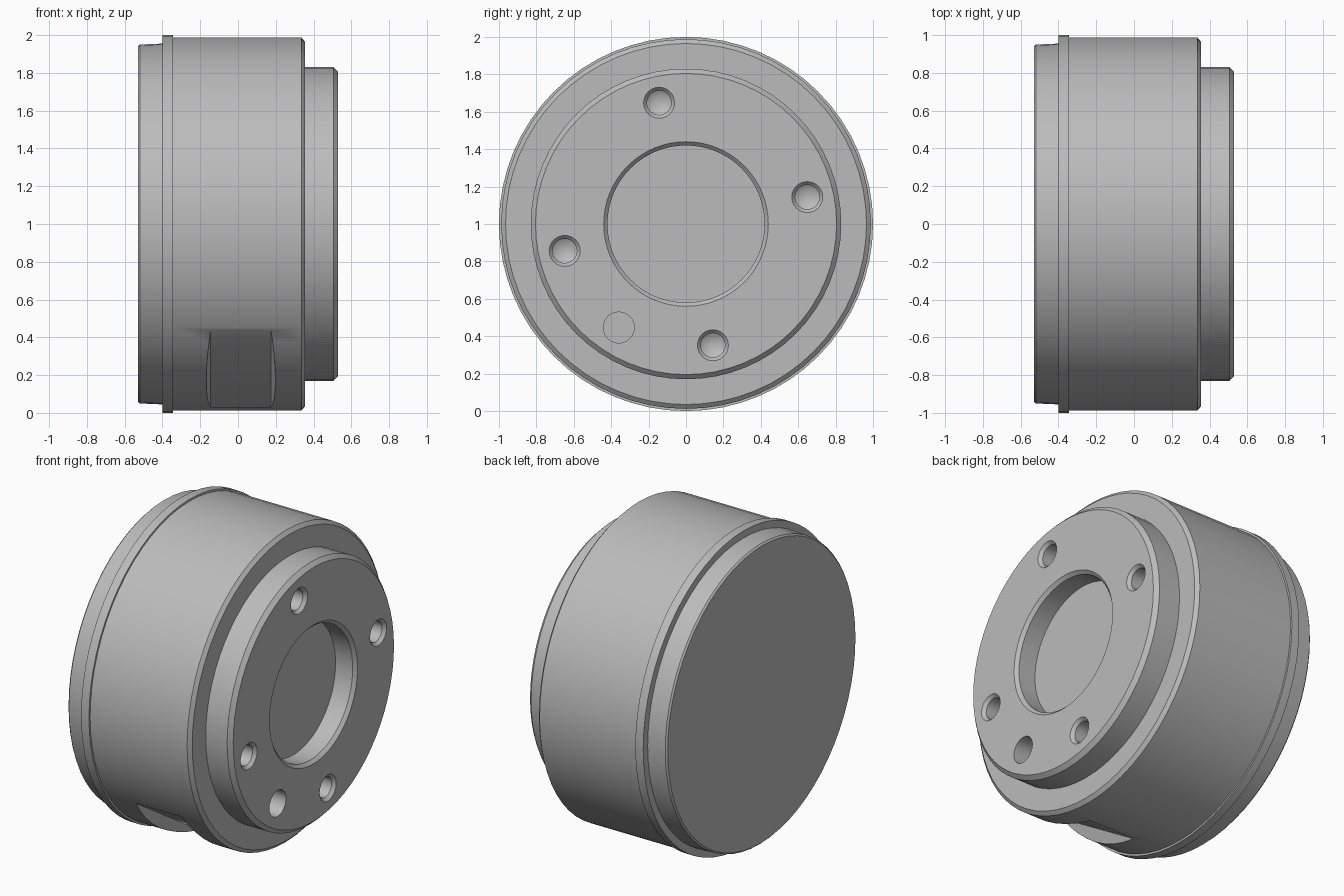
import bpy, bmesh
from math import radians, sin, cos
from mathutils import Matrix, Vector

cube = bpy.data.objects.get("Cube")
if cube:
    bpy.data.objects.remove(cube)

steel = bpy.data.materials.new("grey_steel")
steel.use_nodes = True
GREY = (0.5, 0.5, 0.5, 1)
steel.diffuse_color = GREY
steel.node_tree.nodes["Principled BSDF"].inputs["Base Color"].default_value = GREY

AXIS = Vector((0, 0, 1))          # the drum turns about x at this height


def finish(name, bm):
    bmesh.ops.recalc_face_normals(bm, faces=bm.faces)
    mesh = bpy.data.meshes.new(name)
    bm.to_mesh(mesh)
    bm.free()
    mesh.materials.append(steel)
    obj = bpy.data.objects.new(name, mesh)
    bpy.context.collection.objects.link(obj)
    return obj


def lathe(name, profile, steps, centre=AXIS):
    """Turn (x, radius) points about a line parallel to x."""
    bm = bmesh.new()
    verts = [bm.verts.new((x, 0, r)) for x, r in profile]
    edges = [bm.edges.new(pair) for pair in zip(verts, verts[1:])]
    bmesh.ops.spin(bm, geom=verts + edges, cent=(0, 0, 0), axis=(1, 0, 0),
                   angle=radians(360), steps=steps)
    bmesh.ops.remove_doubles(bm, verts=bm.verts, dist=0.0001)
    bmesh.ops.translate(bm, verts=bm.verts, vec=centre)
    return finish(name, bm)


def polar(radius, degrees):
    a = radians(degrees)
    return AXIS + Vector((0, radius * cos(a), radius * sin(a)))


def cut(target, cutter):
    cutter.hide_render = True
    mod = target.modifiers.new("cut", 'BOOLEAN')
    mod.operation = 'DIFFERENCE'
    mod.solver = 'EXACT'
    mod.object = cutter
    bpy.ops.object.select_all(action='DESELECT')
    bpy.context.view_layer.objects.active = target
    target.select_set(True)
    bpy.ops.object.modifier_apply(modifier=mod.name)
    bpy.data.objects.remove(cutter)


# Closed end with its thin flange
end_cap = lathe("end_cap", [(-0.53, 0), (-0.53, 0.94), (-0.52, 0.95), (-0.40, 0.955),
                            (-0.40, 1.0), (-0.345, 1.0), (-0.345, 0)], 64)

# Drum body with stepped boss and shallow chamfered bore
body = lathe("drum_body", [(-0.345, 0), (-0.345, 0.988), (0.335, 0.988), (0.355, 0.965),
                           (0.355, 0.83), (0.505, 0.83), (0.53, 0.805), (0.53, 0.44),
                           (0.51, 0.42), (0.39, 0.42), (0.39, 0)], 64)

# Four countersunk holes with drilled cone tips
for i in range(4):
    cut(body, lathe("bolt_hole_cutter",
                    [(0.6, 0), (0.6, 0.083), (0.53, 0.083), (0.51, 0.065),
                     (0.33, 0.065), (0.29, 0)], 24, polar(0.664, 12.5 + 90 * i)))

# Plain locating hole
cut(body, lathe("pin_hole_cutter", [(0.6, 0), (0.6, 0.083), (0.38, 0.083), (0.38, 0)],
                24, polar(0.66, 237)))

# Flat pocket with sloped ends on the lower front of the rim
bm = bmesh.new()
bmesh.ops.create_cube(bm, size=1)
for v in bm.verts:
    outer = v.co.z > 0
    v.co = (0.015 + (0.19 if outer else 0.16) * (1 if v.co.x > 0 else -1),
            v.co.y * 1.2, 1.01 if outer else 0.913)
bmesh.ops.transform(bm, verts=bm.verts,
                    matrix=Matrix.Translation(AXIS) @ Matrix.Rotation(radians(237 - 90), 4, 'X'))
cut(body, finish("pocket_cutter", bm))

# Smooth curved walls, crisp machined edges
bpy.ops.object.select_all(action='DESELECT')
for obj in (end_cap, body):
    obj.select_set(True)
bpy.context.view_layer.objects.active = body
bpy.ops.object.shade_smooth_by_angle(angle=radians(25))
